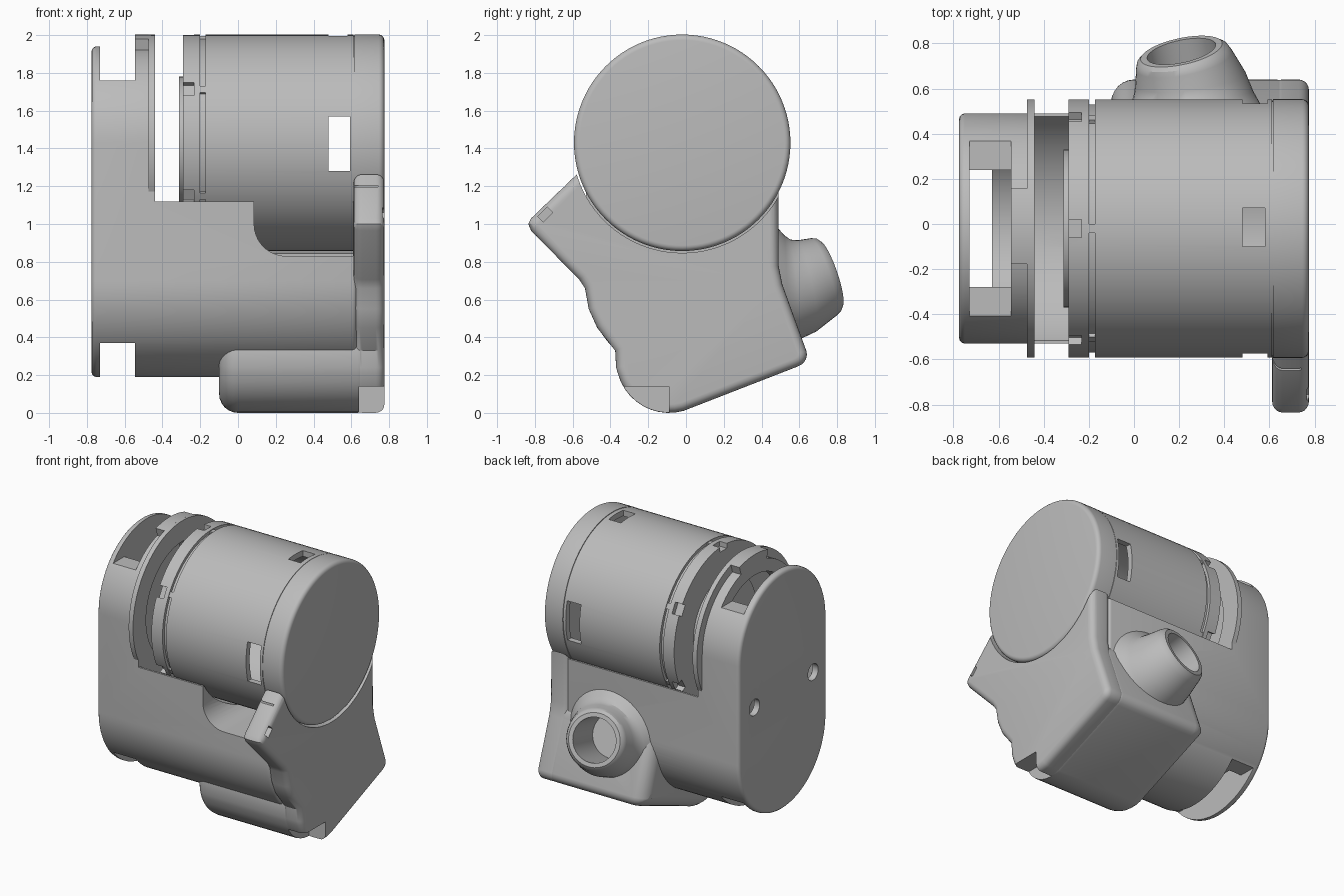
import bpy, bmesh, math
from mathutils import Vector, Matrix

if "Cube" in bpy.data.objects:
    bpy.data.objects.remove(bpy.data.objects["Cube"])

CY, CZ, R = -0.02, 1.43, 0.572          # drum axis and radius

grey = bpy.data.materials.new("matte grey")
grey.diffuse_color = (0.5, 0.5, 0.5, 1)
grey.use_nodes = True
grey.node_tree.nodes["Principled BSDF"].inputs["Base Color"].default_value = grey.diffuse_color


def finish(name, bm):
    bmesh.ops.recalc_face_normals(bm, faces=bm.faces)
    me = bpy.data.meshes.new(name)
    bm.to_mesh(me)
    bm.free()
    ob = bpy.data.objects.new(name, me)
    bpy.context.collection.objects.link(ob)
    me.materials.append(grey)
    return ob


def loft(name, rings):
    bm = bmesh.new()
    loops = [[bm.verts.new(p) for p in ring] for ring in rings]
    n = len(loops[0])
    for a, b in zip(loops, loops[1:]):
        for i in range(n):
            bm.faces.new((a[i], a[(i + 1) % n], b[(i + 1) % n], b[i]))
    bm.faces.new(loops[0])
    bm.faces.new(loops[-1])
    return finish(name, bm)


def prism(name, pts, a, b, axis='x'):
    """Extrude a profile: (y, z) along x, or (x, z) along y."""
    if axis == 'x':
        return loft(name, [[(t, p, q) for p, q in pts] for t in (a, b)])
    return loft(name, [[(p, t, q) for p, q in pts] for t in (a, b)])


def box(name, x0, x1, y0, y1, z0, z1):
    return prism(name, [(y0, z0), (y1, z0), (y1, z1), (y0, z1)], x0, x1)


def arc(cy, cz, r, a0, a1, n):
    return [(cy + r * math.cos(math.radians(a0 + (a1 - a0) * i / n)),
             cz + r * math.sin(math.radians(a0 + (a1 - a0) * i / n))) for i in range(n + 1)]


def lathe(name, steps, n=96):
    """Turned part round the drum axis from (x, radius) steps."""
    return loft(name, [[(x, y, z) for y, z in arc(CY, CZ, r, 0, 360, n)[:-1]] for x, r in steps])


def disc(name, r, x0, x1):
    return lathe(name, [(x0, r), (x1, r)])


def stadium(r):
    return arc(CY, 1.43, r, 0, 180, 48) + arc(CY, 0.70, r, 180, 360, 48)


def apply(ob):
    bpy.context.view_layer.objects.active = ob
    for m in list(ob.modifiers):
        bpy.ops.object.modifier_apply(modifier=m.name)


def boolean(ob, tools, op='DIFFERENCE'):
    for t in tools:
        m = ob.modifiers.new("cut", 'BOOLEAN')
        m.object, m.operation, m.solver = t, op, 'EXACT'
        apply(ob)
        bpy.data.objects.remove(t)


def bevel(ob, w, seg=5, angle=50):
    m = ob.modifiers.new("round", 'BEVEL')
    m.width, m.segments, m.use_clamp_overlap = w, seg, False
    m.limit_method, m.angle_limit = 'ANGLE', math.radians(angle)
    apply(ob)


# Nozzle bore, cut from everything behind the nozzle
aim = Vector((-0.2, 0.93, 0.32)).normalized()
mouth = Vector((0.21, 0.765, 0.735))


def ring(c, r, normal, n=48):
    rot = Vector(normal).to_track_quat('Z', 'X')
    return [Vector(c) + rot @ Vector((r * math.cos(2 * math.pi * i / n),
                                      r * math.sin(2 * math.pi * i / n), 0)) for i in range(n)]


def bore():
    return loft("bore", [ring(mouth + aim * d, 0.155, aim) for d in (0.1, -0.36)])


# Housing: long stadium shell with end plate, drum cradle and openings
housing = prism("housing", stadium(0.51), -0.775, 0.63)
bevel(housing, 0.025, 3)
notch = [(0.085, 1.3), (0.085, 1.0)] + arc(0.255, 1.0, 0.17, 190, 270, 8) + [(0.61, 0.83), (0.61, 1.3)]
boolean(housing, [
    prism("cavity", stadium(0.42), -0.73, -0.63),
    disc("mouth", 0.42, -0.66, -0.40),
    disc("cradle", 0.585, -0.44, 1.0),
    box("top_clear", -0.44, 1, -1, 1, 1.12, 2.2),
    box("upper_opening", -0.73, -0.545, -1, 1, 1.76, 2.2),
    box("lower_opening", -0.73, -0.545, -1, 1, -0.1, 0.37),
    prism("front_notch", notch, -1, -0.02, 'y'),
    bore()])
for y in (0.31, -0.37):                     # screw holes in the end plate
    boolean(housing, [prism("hole", arc(y, 1.065, 0.06, 0, 360, 24)[:-1], -0.9, -0.7)])

# Collar flange with a raised tab on top
flange = lathe("collar_flange", [(-0.475, R), (-0.44, R)])
boolean(flange, [disc("inner", 0.45, -0.6, -0.3), box("below", -1, 1, -1, 1, 0, 1.13)])
tab = prism("collar_tab", arc(CY, CZ, R, 72, 106, 12) + arc(CY, CZ, 0.49, 106, 72, 12), -0.545, -0.46)

# Drum: hollow body with groove, locking ring and end disc
drum = lathe("drum", [(-0.29, R), (-0.2, R), (-0.2, 0.55), (-0.172, 0.55), (-0.172, R), (0.612, R)])
cuts = [disc("hollow", 0.53, -0.25, 0.60),
        box("side_windows", 0.48, 0.592, -1, 1, 1.28, 1.57),
        box("top_window", 0.48, 0.58, -0.10, 0.07, 1.8, 2.2)]
for i in range(6):                          # six bayonet notches
    n = box("bayonet", -0.295, -0.232, -0.04, 0.04, 0.535, 0.7)
    n.data.transform(Matrix.Translation((0, CY, CZ)) @ Matrix.Rotation(math.radians(60 * i), 4, 'X'))
    cuts.append(n)
boolean(drum, cuts)
for i in range(6):                          # small keys bridging the groove
    k = box("groove_key", -0.202, -0.17, -0.02, 0.02, 0.54, 0.566)
    k.data.transform(Matrix.Translation((0, CY, CZ)) @ Matrix.Rotation(math.radians(60 * i), 4, 'X'))
disc("drum_end_disc", 0.35, -0.312, -0.28)

# Drum lid with rounded rim
lathe("drum_lid", [(0.608, 0.52), (0.608, 0.567), (0.616, 0.567), (0.616, R + 0.001), (0.745, R + 0.001)] +
      [(0.745 + 0.03 * math.sin(a), R - 0.029 + 0.03 * math.cos(a))
       for a in [math.pi / 2 * i / 5 for i in range(1, 6)]])

# Side panel with arm, shaped round the lid
belly = [(-0.375, 0.33), (-0.37, 0.24)] + arc(-0.09, 0.28, 0.28, 195, 286, 10)
back = [(0.59, 0.245)] + arc(0.575, 0.31, 0.065, -55, 15, 4) + [(0.51, 0.68), (0.49, 0.78)]
panel = prism("side_panel", [(-0.55, 1.29), (-0.82, 1.03), (-0.835, 1.0), (-0.82, 0.965),
                             (-0.565, 0.705), (-0.535, 0.66), (-0.515, 0.55), (-0.47, 0.45)]
              + belly + back + [(0.49, 1.3), (0.0, 1.45)], 0.612, 0.775)
bevel(panel, 0.045)
slot = box("slot", 0.72, 0.9, -0.035, 0.035, -0.02, 0.02)
slot.data.transform(Matrix.Translation((0, -0.745, 1.05)) @ Matrix.Rotation(math.radians(45), 4, 'X'))
boolean(panel, [disc("lid_clear", 0.583, 0.4, 1.0), slot,
                box("seam", 0.6, 0.74, -0.71, -0.6, 1.195, 1.203),
                box("corner_relief", 0.64, 1, -1, -0.09, -0.1, 0.14)])

# Lower box with soft edges
lower = prism("lower_box", belly + back + [(0.4, 0.8), (-0.3, 0.7)], -0.1, 0.73)
bevel(lower, 0.1, 6)
boolean(lower, [box("corner_relief", 0.64, 1, -1, -0.09, -0.1, 0.14), bore()])

# Flared nozzle
spine = [((0.27, 0.45, 0.65), 0.35, 0.0), ((0.27, 0.495, 0.65), 0.325, 0.05),
         ((0.268, 0.53, 0.65), 0.29, 0.1), ((0.263, 0.575, 0.652), 0.266, 0.25),
         ((0.25, 0.64, 0.672), 0.247, 0.6), ((0.222, 0.725, 0.718), 0.217, 0.95),
         ((0.214, 0.75, 0.73), 0.205, 1), (mouth, 0.185, 1)]
nozzle = loft("nozzle", [ring(c, r, Vector((0, 1, 0)).lerp(aim, t)) for c, r, t in spine])
boolean(nozzle, [bore()])

# Smooth shading with sharp edges kept
for ob in bpy.context.collection.objects:
    ob.select_set(True)
    bpy.context.view_layer.objects.active = ob
bpy.ops.object.shade_smooth_by_angle(angle=math.radians(32))
